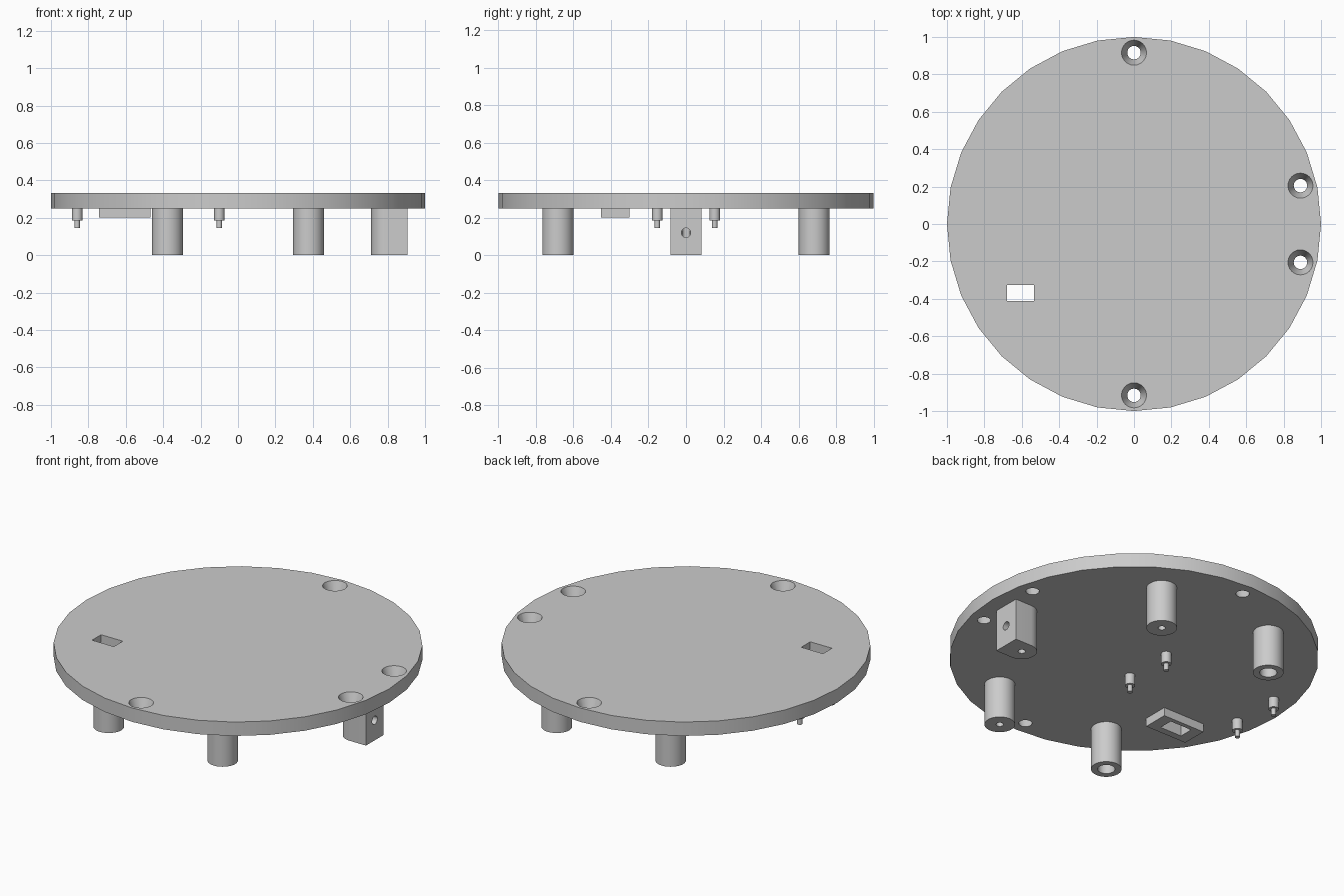
import bpy
import bmesh
from math import cos, sin, pi, radians
from mathutils import Matrix, Vector

default = bpy.data.objects.get("Cube")
if default:
    bpy.data.objects.remove(default, do_unlink=True)

grey = bpy.data.materials.new("light grey")
grey.use_nodes = True
colour = (0.6, 0.6, 0.6, 1)
grey.diffuse_color = colour
grey.node_tree.nodes["Principled BSDF"].inputs["Base Color"].default_value = colour

BOTTOM, TOP = 0.25, 0.333   # plate undersurface and upper surface


def make(name, bm):
    bmesh.ops.recalc_face_normals(bm, faces=bm.faces)
    mesh = bpy.data.meshes.new(name)
    bm.to_mesh(mesh)
    bm.free()
    mesh.materials.append(grey)
    obj = bpy.data.objects.new(name, mesh)
    bpy.context.collection.objects.link(obj)
    return obj


def lathe(name, profile, x, y, steps=32):
    """Turn a (radius, height) profile about a vertical axis."""
    bm = bmesh.new()
    verts = [bm.verts.new((r, 0, z)) for r, z in profile]
    edges = [bm.edges.new(pair) for pair in zip(verts, verts[1:])]
    bmesh.ops.spin(bm, geom=verts + edges, cent=(0, 0, 0), axis=(0, 0, 1),
                   angle=2 * pi, steps=steps, use_merge=True)
    bmesh.ops.remove_doubles(bm, verts=bm.verts, dist=1e-5)
    bmesh.ops.translate(bm, verts=bm.verts, vec=(x, y, 0))
    return make(name, bm)


def prism(name, outline, z0, z1):
    bm = bmesh.new()
    face = bm.faces.new([bm.verts.new((x, y, z0)) for x, y in outline])
    new = bmesh.ops.extrude_face_region(bm, geom=[face])["geom"]
    bmesh.ops.translate(bm, vec=(0, 0, z1 - z0),
                        verts=[v for v in new if isinstance(v, bmesh.types.BMVert)])
    return make(name, bm)


def rectangle(cx, cy, w, d):
    return [(cx + sx * w / 2, cy + sy * d / 2)
            for sx, sy in ((-1, -1), (1, -1), (1, 1), (-1, 1))]


def cut(target, *cutters):
    bpy.context.view_layer.objects.active = target
    for cutter in cutters:
        mod = target.modifiers.new("cut", 'BOOLEAN')
        mod.operation = 'DIFFERENCE'
        mod.solver = 'EXACT'
        mod.object = cutter
        bpy.ops.object.modifier_apply(modifier=mod.name)
        bpy.data.objects.remove(cutter, do_unlink=True)


def slot_cutter():
    return prism("slot_cutter", rectangle(-0.606, -0.369, 0.144, 0.085), 0.1, 0.4)


# Round plate with countersunk screw holes and a slot
plate = lathe("plate", [(0, BOTTOM), (1, BOTTOM), (1, TOP), (0, TOP)], 0, 0)
cone = [(0, 0.24), (0.032, 0.24), (0.036, BOTTOM), (0.067, TOP), (0.071, 0.343), (0, 0.343)]
holes = [lathe("screw_cutter", cone, x, side * y, 24)
         for x, y in ((0, 0.916), (0.89, 0.205)) for side in (-1, 1)]
cut(plate, slot_cutter(), *holes)

# Raised frame under the slot
frame = prism("slot_frame", rectangle(-0.605, -0.377, 0.276, 0.153), 0.2, BOTTOM)
cut(frame, slot_cutter())

# Bored posts: narrow bores on the left, wide bores on the right
parts = [plate, frame]
for side, end in ((-1, "front"), (1, "back")):
    for x, bore, label in ((0.377, 0.02, "left"), (-0.377, 0.047, "right")):
        parts.append(lathe(f"{end}_{label}_post",
                           [(0, 0.2), (bore, 0.2), (bore, 0), (0.083, 0), (0.083, BOTTOM)],
                           x, side * 0.683))
    # Stepped locating pins
    for x, label in ((-0.1, "inner"), (-0.86, "outer")):
        parts.append(lathe(f"{end}_{label}_pin",
                           [(0, 0.145), (0.014, 0.145), (0.014, 0.185),
                            (0.028, 0.185), (0.028, BOTTOM)],
                           x, side * 0.153, 20))

# Cable block: half-round inside, square outside, with two meeting bores
centre, radius = 0.795, 0.083
arc = [(centre + radius * cos(a), radius * sin(a))
       for a in (pi / 2 + pi * i / 16 for i in range(17))]
block = prism("cable_block", arc + [(0.905, -radius), (0.905, radius)], 0, BOTTOM)
upright = lathe("upright_cutter", [(0, -0.1), (0.02, -0.1), (0.02, 0.2), (0, 0.2)], centre, 0, 20)
sideways = lathe("side_cutter", [(0, 0), (0.025, 0), (0.025, 0.2), (0, 0.2)], 0, 0, 20)
sideways.data.transform(Matrix.Translation(Vector((centre, 0, 0.12)))
                        @ Matrix.Rotation(radians(90), 4, 'Y'))
cut(block, upright, sideways)
parts.append(block)

# Smooth the round walls and keep the rims sharp
bpy.ops.object.select_all(action='DESELECT')
for part in parts:
    part.select_set(True)
bpy.context.view_layer.objects.active = plate
bpy.ops.object.shade_smooth_by_angle(angle=radians(30))
